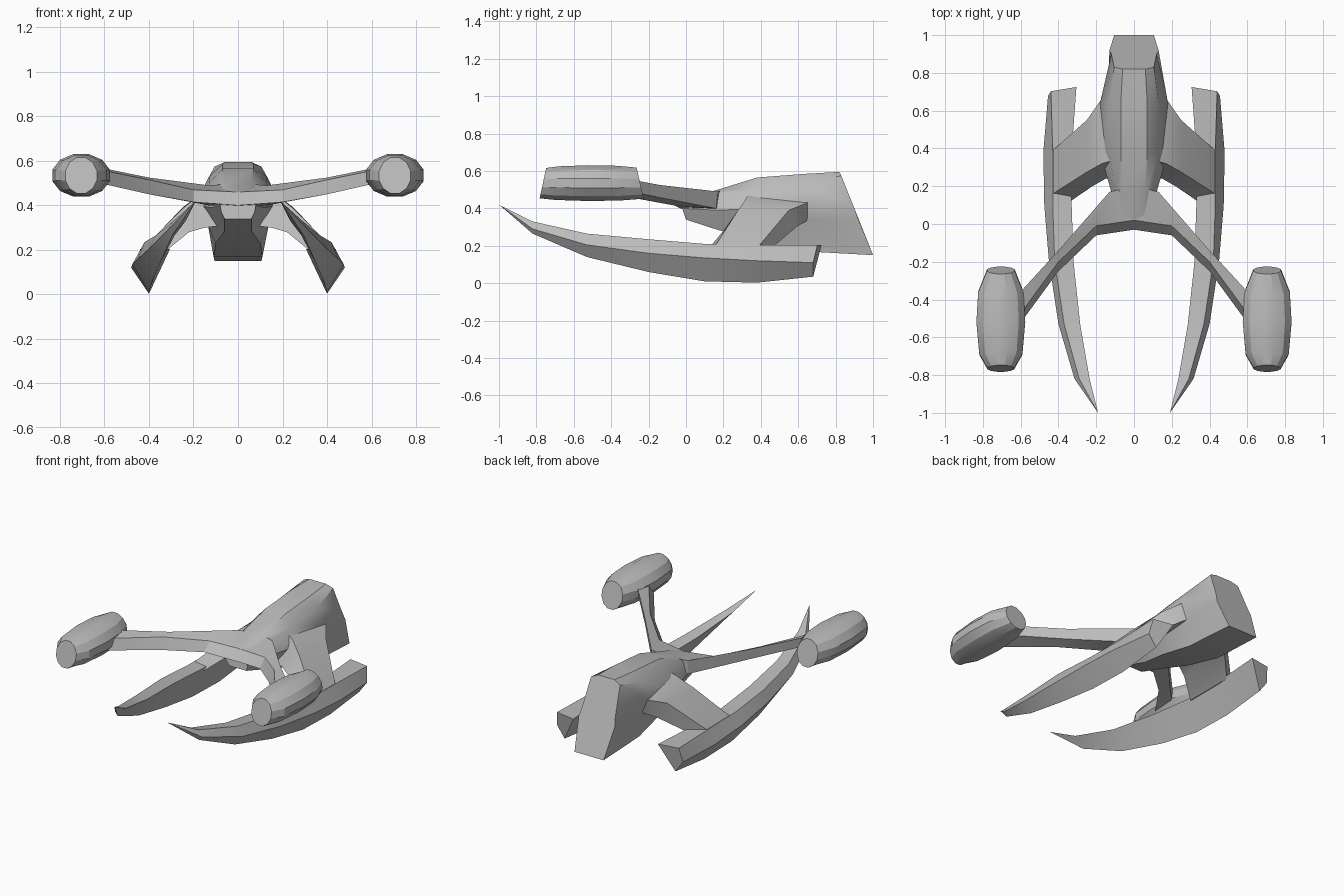
import bpy
import bmesh
import math

default_cube = bpy.data.objects.get("Cube")
if default_cube:
    bpy.data.objects.remove(default_cube, do_unlink=True)

# Single hull colour
hull_grey = bpy.data.materials.new("hull_grey")
hull_grey.use_nodes = True
colour = (0.5, 0.5, 0.5, 1)
hull_grey.diffuse_color = colour
hull_grey.node_tree.nodes["Principled BSDF"].inputs["Base Color"].default_value = colour


def loft(name, rings, mirrored=True, cap_start=True, cap_end=True, angle=30):
    """Skin a series of equal-length point rings into one solid part."""
    bm = bmesh.new()
    loops = [[bm.verts.new(point) for point in ring] for ring in rings]
    count = len(loops[0])
    for first, second in zip(loops, loops[1:]):
        for i in range(count):
            j = (i + 1) % count
            bm.faces.new((first[i], first[j], second[j], second[i]))
    if cap_start:
        bm.faces.new(loops[0])
    if cap_end:
        bm.faces.new(loops[-1])
    bmesh.ops.remove_doubles(bm, verts=bm.verts, dist=0.0005)
    bmesh.ops.recalc_face_normals(bm, faces=bm.faces)
    mesh = bpy.data.meshes.new(name)
    bm.to_mesh(mesh)
    bm.free()
    mesh.materials.append(hull_grey)
    part = bpy.data.objects.new(name, mesh)
    bpy.context.collection.objects.link(part)
    bpy.ops.object.select_all(action="DESELECT")
    part.select_set(True)
    bpy.context.view_layer.objects.active = part
    bpy.ops.object.shade_smooth_by_angle(angle=math.radians(angle))
    if mirrored:
        modifier = part.modifiers.new("mirror", "MIRROR")
        modifier.use_axis[0] = True
        modifier.merge_threshold = 0.001
    return part


def symmetric_ring(half):
    """Complete a right-hand outline with its mirror image."""
    return list(half) + [(-x, y, z) for x, y, z in reversed(half)]


def flat_section(y, outline):
    return symmetric_ring([(x, y, z) for x, z in outline])


# Central body: top, shoulder, waist, lower side and keel of each section
stern = [(.06, .82, .595), (.105, .83, .575), (.12, .9, .4),
         (.13, .92, .345), (.105, 1, .15)]
loft("body", [
    symmetric_ring([(.05, .02, .46), (.07, .01, .45), (.08, -.02, .4),
                    (.075, -.01, .37), (.06, 0, .34)]),
    flat_section(.17, [(.06, .5), (.1, .48), (.12, .39), (.09, .34), (.06, .285)]),
    flat_section(.38, [(.07, .565), (.13, .5), (.18, .4), (.14, .32), (.1, .23)]),
    flat_section(.64, [(.07, .585), (.13, .53), (.18, .43), (.14, .34), (.11, .17)]),
    symmetric_ring(stern),
], mirrored=False)

# Sloping wings joining the body to the blades
loft("wing", [
    [(.1, .34, .49), (.1, .7, .45), (.1, .66, .34), (.07, .25, .31)],
    [(.17, .32, .45), (.18, .65, .43), (.15, .64, .33), (.15, .24, .3)],
    [(.25, .275, .385), (.25, .55, .39), (.2, .59, .3), (.22, .2, .28)],
    [(.43, .16, .205), (.43, .39, .2), (.33, .46, .19), (.33, .125, .19)],
])


def blade_section(y, inner, top, outer, ridge, ridge_z, keel, keel_z, rake=0):
    return [(inner, y + rake, top), (outer, y + rake / 2, top),
            (ridge, y, ridge_z), (keel, y, keel_z)]


# Long curved blades with pointed tips
loft("blade", [
    [(.19, -1, .42)] * 4,
    blade_section(-.82, .235, .33, .29, .315, .29, .295, .265),
    blade_section(-.53, .285, .265, .37, .4, .205, .35, .14),
    blade_section(-.2, .32, .235, .42, .45, .16, .385, .06),
    blade_section(.1, .33, .21, .43, .475, .135, .4, .01),
    blade_section(.38, .33, .205, .43, .48, .12, .4, .003),
    blade_section(.68, .305, .205, .44, .455, .11, .4, .035, rake=.045),
], cap_start=False)

# Swept arms: front top, rear top, rear bottom, front bottom
loft("arm", [
    [(0, .02, .46), (0, .2, .5), (0, .2, .39), (0, -.03, .4)],
    [(.2, -.01, .47), (.13, .17, .49), (.13, .16, .4), (.2, -.06, .415)],
    [(.4, -.2, .515), (.4, -.14, .525), (.4, -.15, .46), (.4, -.25, .45)],
    [(.62, -.5, .56), (.62, -.38, .57), (.62, -.39, .51), (.62, -.55, .5)],
], cap_start=False)


# Twelve-sided engine pods with raked ends
def pod_ring(y, width, height, rake):
    ring = []
    for i in range(12):
        turn = math.tau * (i + .5) / 12
        rise = math.sin(turn)
        ring.append((.705 + width * math.cos(turn), y + rake * rise,
                     .535 + height * rise))
    return ring


loft("engine_pod", [
    pod_ring(-.765, .073, .084, .018),
    pod_ring(-.69, .118, .093, .01),
    pod_ring(-.52, .134, .099, 0),
    pod_ring(-.36, .124, .096, -.01),
    pod_ring(-.245, .076, .086, -.02),
], angle=25)
